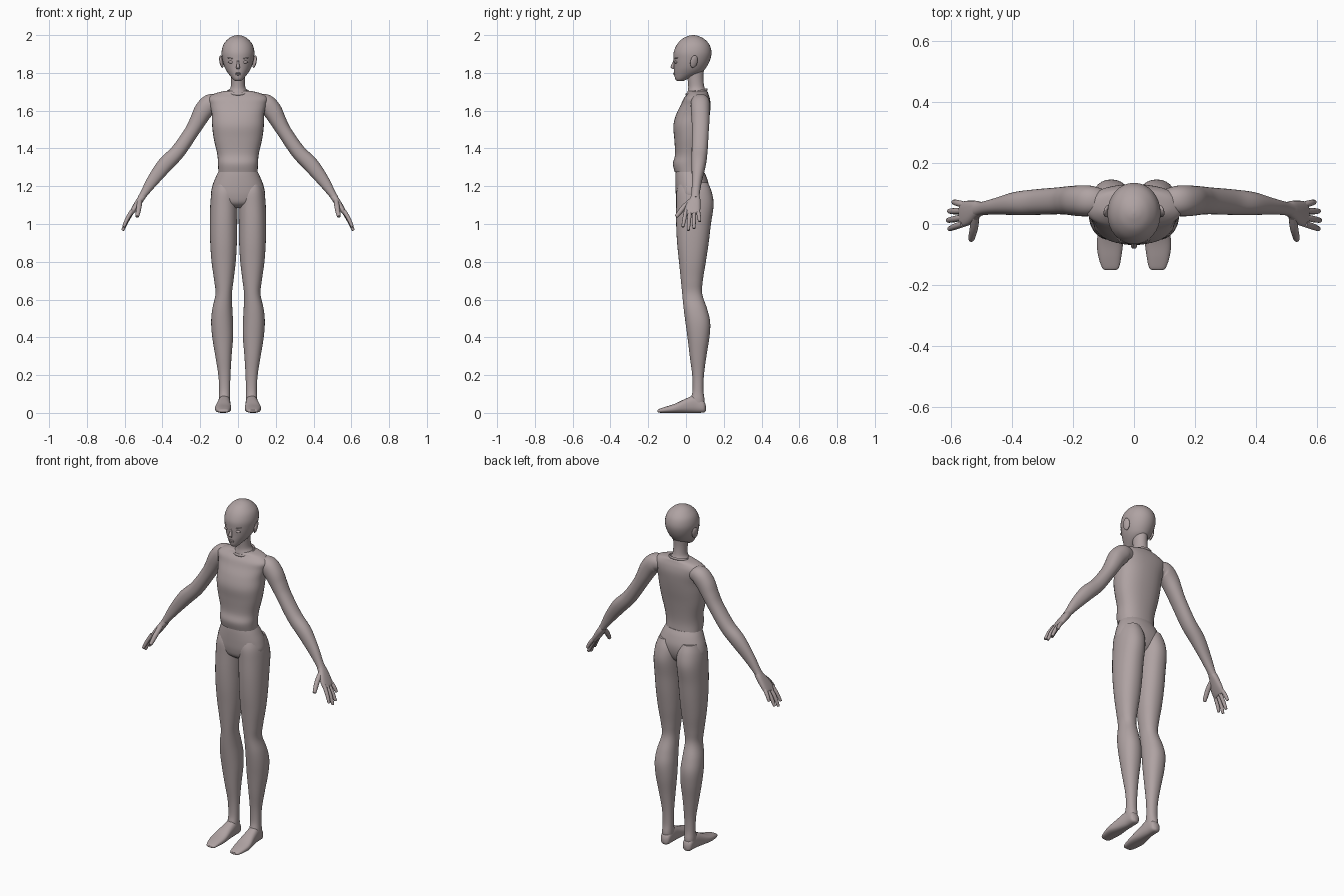
import bpy, bmesh, math
from mathutils import Vector, Matrix

mat = bpy.data.materials.new("mauve grey")
mat.diffuse_color = (0.43, 0.365, 0.365, 1)


def finish(bm, name, mirror=False):
    bmesh.ops.recalc_face_normals(bm, faces=bm.faces)
    me = bpy.data.meshes.new(name)
    bm.to_mesh(me)
    bm.free()
    me.materials.append(mat)
    ob = bpy.data.objects.new(name, me)
    bpy.context.collection.objects.link(ob)
    bpy.ops.object.select_all(action='DESELECT')
    ob.select_set(True)
    bpy.context.view_layer.objects.active = ob
    bpy.ops.object.shade_smooth_by_angle(angle=math.radians(50))
    if mirror:
        ob.modifiers.new("mirror", 'MIRROR')
    return ob


def smooth_path(st, sub):
    """Catmull-Rom through stations (x, y, z, radius_u, radius_v)."""
    out = []
    n = len(st)
    for i in range(n - 1):
        p = [st[max(i - 1, 0)], st[i], st[i + 1], st[min(i + 2, n - 1)]]
        for k in range(sub):
            t = k / sub
            out.append([0.5 * (2 * b + (c - a) * t + (2 * a - 5 * b + 4 * c - d) * t * t
                               + (3 * b - a - 3 * c + d) * t ** 3) for a, b, c, d in zip(*p)])
    out.append(list(st[-1]))
    return out


def loft(name, st, ref=(0, 1, 0), axis=None, power=2.2, mirror=False, sides=32, sub=5):
    """Skin superellipse rings along a path; axis fixes the ring direction."""
    path = smooth_path(st, sub)
    bm = bmesh.new()
    rings = []
    for i, s in enumerate(path):
        a, b = path[max(i - 1, 0)], path[min(i + 1, len(path) - 1)]
        t = Vector(axis) if axis else (Vector(b[:3]) - Vector(a[:3])).normalized()
        v = Vector(ref)
        v = (v - t * v.dot(t)).normalized()
        u = v.cross(t)
        ring = []
        for k in range(sides):
            an = 2 * math.pi * k / sides
            c, d = math.cos(an), math.sin(an)
            pu = math.copysign(abs(c) ** (2 / power), c) * max(s[3], 0.001)
            pv = math.copysign(abs(d) ** (2 / power), d) * max(s[4], 0.001)
            co = Vector(s[:3]) + u * pu + v * pv
            co.z = max(co.z, 0)
            ring.append(bm.verts.new(co))
        rings.append(ring)
    for r, q in zip(rings, rings[1:]):
        for k in range(sides):
            bm.faces.new((r[k], r[(k + 1) % sides], q[(k + 1) % sides], q[k]))
    bm.faces.new(rings[0])
    bm.faces.new(rings[-1])
    return finish(bm, name, mirror)


def column(name, rows, **kw):
    """Upright loft from rows (z, x0, x1, y0, y1)."""
    st = [((a + b) / 2, (c + d) / 2, z, (b - a) / 2, (d - c) / 2) for z, a, b, c, d in rows]
    return loft(name, st, axis=(0, 0, 1), **kw)


def centred(rows):
    return [(z, -r, r, a, b) for z, r, a, b in rows]


def blob(name, loc, size, rot=(0, 0, 0), mirror=False):
    bm = bmesh.new()
    m = Matrix.Translation(loc)
    for ax, ang in zip("XYZ", rot):
        m = m @ Matrix.Rotation(ang, 4, ax)
    bmesh.ops.create_uvsphere(bm, u_segments=20, v_segments=12, radius=1,
                              matrix=m @ Matrix.Diagonal((*size, 1)))
    return finish(bm, name, mirror)


# head and neck
column("head", centred([
    (1.756, .014, -.045, -.015), (1.768, .028, -.057, .01), (1.80, .054, -.063, .08),
    (1.83, .071, -.064, .108), (1.87, .083, -.066, .128), (1.91, .087, -.065, .135),
    (1.95, .077, -.048, .124), (1.98, .052, -.02, .096), (1.995, .026, .012, .066),
    (2.0, .003, .033, .043)]), power=2.05)
column("neck", centred([
    (1.67, .065, .0, .115), (1.70, .052, .008, .108), (1.725, .039, .012, .097),
    (1.77, .037, .008, .092), (1.82, .04, .0, .095)]), power=2)

# face details
loft("nose", [(0, -.06, 1.868, .005, .006), (0, -.067, 1.85, .006, .007),
              (0, -.072, 1.83, .010, .009), (0, -.064, 1.82, .007, .004)],
     axis=(0, 0, 1), sides=12)
blob("upper_lip", (0, -.061, 1.798), (.016, .007, .004))
blob("lower_lip", (0, -.060, 1.791), (.013, .007, .004))
blob("eye", (.035, -.053, 1.857), (.017, .008, .008), mirror=True)
blob("eyebrow", (.036, -.052, 1.877), (.022, .007, .003), rot=(0, -.15, .35), mirror=True)
blob("ear", (.088, .042, 1.860), (.009, .020, .034), rot=(-.2, .15, .35), mirror=True)

# shirt body
column("shirt", centred([
    (1.276, .104, -.060, .090), (1.32, .106, -.069, .088), (1.37, .110, -.058, .092),
    (1.45, .128, -.062, .104), (1.52, .137, -.067, .117), (1.58, .139, -.052, .126),
    (1.63, .150, -.028, .130), (1.665, .158, -.012, .126), (1.69, .125, .008, .118),
    (1.703, .075, .015, .112), (1.706, .04, .03, .10)]), power=2.35)
bm = bmesh.new()  # collar
collar = [(math.cos(a) * .056, .056 + math.sin(a) * .054, 1.699 + math.sin(a) * .012)
          for a in [i * math.pi / 16 for i in range(32)]]
tube = [[bm.verts.new((x * (1 + .09 * math.cos(b)), .056 + (y - .056) * (1 + .09 * math.cos(b)),
                       z + .007 * math.sin(b))) for b in [j * math.pi / 4 for j in range(8)]]
        for x, y, z in collar]
for i in range(32):
    for j in range(8):
        n, k = (i + 1) % 32, (j + 1) % 8
        bm.faces.new((tube[i][j], tube[n][j], tube[n][k], tube[i][k]))
finish(bm, "collar")

# hips and legs
column("pelvis", centred([
    (1.282, .101, -.054, .092), (1.25, .117, -.056, .108), (1.20, .136, -.056, .122),
    (1.15, .141, -.053, .118), (1.11, .105, -.042, .10), (1.085, .04, -.01, .07)]))
column("leg", [
    (1.22, .028, .122, -.035, .115), (1.17, .004, .139, -.050, .136), (1.10, .002, .147, -.052, .146),
    (1.0, .004, .149, -.052, .132), (.9, .006, .147, -.047, .120), (.8, .012, .140, -.037, .105),
    (.7, .024, .126, -.027, .089), (.63, .032, .119, -.020, .086), (.55, .030, .136, -.012, .112),
    (.48, .026, .142, -.003, .128), (.4, .026, .136, .008, .124), (.3, .034, .120, .020, .108),
    (.2, .040, .104, .033, .095), (.12, .042, .100, .035, .092), (.07, .042, .102, .025, .098),
    (.035, .045, .1, .03, .095)], mirror=True)
loft("foot", [
    (.072, .105, .025, .010, .014), (.072, .093, .033, .027, .031), (.072, .05, .046, .031, .046),
    (.075, 0, .038, .036, .038), (.079, -.06, .024, .043, .024), (.079, -.11, .016, .037, .016),
    (.077, -.142, .011, .028, .010), (.077, -.15, .010, .020, .006)],
    ref=(0, 0, 1), axis=(0, -1, 0), power=2.5, mirror=True)

# arms
loft("arm", [
    (.105, .076, 1.642, .038, .040), (.145, .076, 1.638, .050, .050), (.182, .076, 1.60, .050, .050),
    (.213, .077, 1.545, .043, .047), (.248, .076, 1.485, .038, .044), (.318, .072, 1.384, .039, .042),
    (.385, .067, 1.315, .041, .038), (.45, .058, 1.232, .032, .027), (.495, .051, 1.165, .021, .022),
    (.515, .048, 1.135, .018, .024)], mirror=True)

# hands
loft("palm", [
    (.503, .050, 1.15, .018, .022), (.52, .047, 1.125, .018, .030), (.543, .037, 1.09, .016, .040),
    (.563, .031, 1.06, .012, .041), (.568, .031, 1.052, .008, .036)],
    power=2.6, sides=20, mirror=True)
fingers = {
    "index_finger": ((.560, .000, 1.072), (.585, -.008, 1.03), (.604, -.016, .988)),
    "middle_finger": ((.562, .021, 1.065), (.589, .016, 1.02), (.609, .012, .970)),
    "ring_finger": ((.560, .043, 1.065), (.586, .042, 1.02), (.605, .042, .980)),
    "little_finger": ((.553, .062, 1.075), (.576, .068, 1.045), (.591, .072, 1.015)),
    "thumb": ((.520, .025, 1.122), (.525, -.015, 1.085), (.533, -.049, 1.042))}
for name, (a, b, c) in fingers.items():
    r = .0135 if name == "thumb" else .0105
    tip = [q + (q - p) * .06 for p, q in zip(b, c)]
    loft(name, [(*a, r, r), (*b, r, r), (*c, r * .75, r * .75), (*tip, r * .3, r * .3)],
         ref=(0, 1, 0) if name != "thumb" else (1, 0, 0), power=2, sides=12, sub=4, mirror=True)
